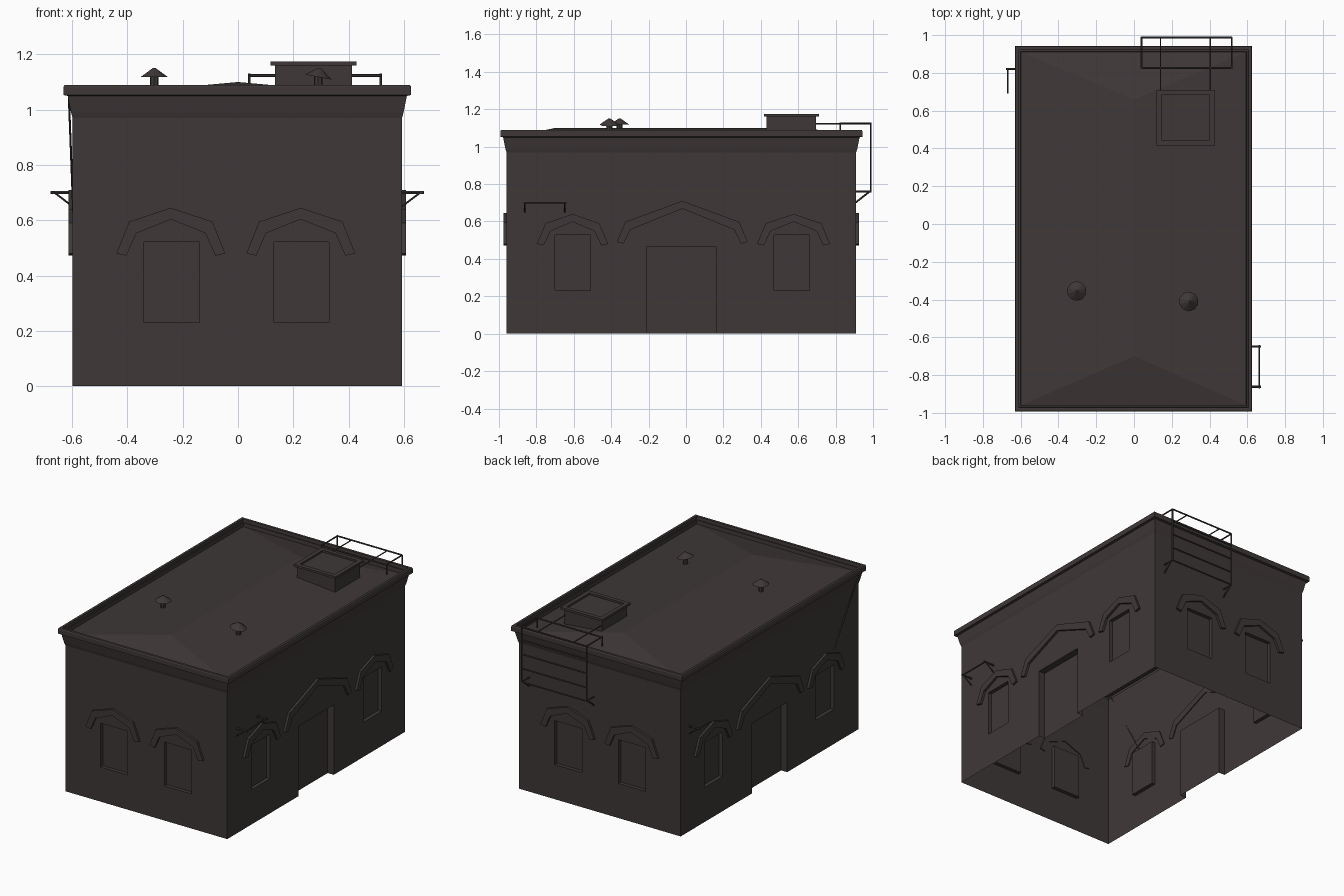
import bpy, bmesh, math
from mathutils import Vector

if "Cube" in bpy.data.objects:
    bpy.data.objects.remove(bpy.data.objects["Cube"])


def material(name, rgb):
    m = bpy.data.materials.new(name)
    m.diffuse_color = (*rgb, 1)
    m.use_nodes = True
    m.node_tree.nodes["Principled BSDF"].inputs["Base Color"].default_value = m.diffuse_color
    return m


BROWN = material("dark_brown", (0.050, 0.039, 0.039))

# Body limits
X0, X1, Y0, Y1 = -0.598, 0.593, -0.96, 0.91
WALL_TOP = 0.97


def finish(bm, name, recalc=True):
    if recalc:
        bmesh.ops.recalc_face_normals(bm, faces=bm.faces[:])
    me = bpy.data.meshes.new(name)
    bm.to_mesh(me)
    bm.free()
    me.materials.append(BROWN)
    ob = bpy.data.objects.new(name, me)
    bpy.context.collection.objects.link(ob)
    return ob


def face(bm, pts, facing):
    f = bm.faces.new([bm.verts.new(p) for p in pts])
    f.normal_update()
    if f.normal.dot(Vector(facing)) < 0:
        f.normal_flip()


# Each side maps (along, height, outward) to a point
SIDES = {
    "front": (lambda u, z, d: Vector((u, Y0 - d, z)), X0, X1),
    "back": (lambda u, z, d: Vector((u, Y1 + d, z)), X0, X1),
    "right": (lambda u, z, d: Vector((X1 + d, u, z)), Y0, Y1),
    "left": (lambda u, z, d: Vector((X0 - d, u, z)), Y0, Y1),
}
# Openings: u0, u1, z0, z1, depth
END_OPENINGS = [(-0.34, -0.14, 0.23, 0.522, 0.025), (0.13, 0.33, 0.23, 0.522, 0.025)]
LONG_OPENINGS = [(-0.70, -0.51, 0.23, 0.527, 0.025), (-0.21, 0.16, 0, 0.465, 0.045),
                 (0.47, 0.66, 0.23, 0.527, 0.025)]
# Arches: centre, half width, foot, shoulder, peak
END_ARCHES = [(-0.243, 0.197, 0.48, 0.595, 0.645), (0.227, 0.197, 0.48, 0.595, 0.645)]
LONG_ARCHES = [(-0.607, 0.19, 0.48, 0.59, 0.64), (-0.02, 0.35, 0.49, 0.598, 0.71),
               (0.575, 0.195, 0.48, 0.59, 0.64)]


def wall(name, at, a, b, openings):
    bm = bmesh.new()
    out = at(0, 0, 1) - at(0, 0, 0)
    us = sorted({a, b, *[o[0] for o in openings], *[o[1] for o in openings]})
    zs = sorted({0, WALL_TOP, *[o[2] for o in openings], *[o[3] for o in openings]})

    def is_open(u, z):
        return any(o[0] < u < o[1] and o[2] < z < o[3] for o in openings)

    for u0, u1 in zip(us, us[1:]):
        for z0, z1 in zip(zs, zs[1:]):
            if not is_open((u0 + u1) / 2, (z0 + z1) / 2):
                face(bm, [at(u0, z0, 0), at(u1, z0, 0), at(u1, z1, 0), at(u0, z1, 0)], out)
    for u0, u1, z0, z1, d in openings:
        # recessed panel and its reveals
        c = [(u0, z0), (u1, z0), (u1, z1), (u0, z1)]
        face(bm, [at(u, z, -d) for u, z in c], out)
        mid = at((u0 + u1) / 2, (z0 + z1) / 2, -d / 2)
        for i in range(4):
            p, q = c[i], c[(i + 1) % 4]
            if p[1] == q[1] == 0:
                continue
            ring = [at(*p, 0), at(*q, 0), at(*q, -d), at(*p, -d)]
            face(bm, ring, mid - sum(ring, Vector()) / 4)
    bmesh.ops.remove_doubles(bm, verts=bm.verts[:], dist=1e-5)
    finish(bm, name + "_wall", False)


def arch(name, at, c, w, foot, shoulder, peak):
    # raised hood moulding of even width with angled shoulders
    t = 0.042
    outer = [(-w, foot), (-w + 0.046, shoulder), (0, peak), (w - 0.046, shoulder), (w, foot)]
    inner = [(-w + 0.036, foot - 0.008), (-w + 0.072, shoulder - t), (0, peak - t),
             (w - 0.072, shoulder - t), (w - 0.036, foot - 0.008)]
    bm = bmesh.new()
    rows = [[bm.verts.new(at(c + u, z, d)) for u, z in line]
            for line, d in ((outer, -0.006), (outer, 0.015), (inner, 0.015), (inner, -0.006))]
    for k in range(4):
        r, s = rows[k], rows[(k + 1) % 4]
        for i in range(4):
            bm.faces.new((r[i], r[i + 1], s[i + 1], s[i]))
    for i in (0, 4):
        bm.faces.new([r[i] for r in rows])
    finish(bm, name)


for side, (at, a, b) in SIDES.items():
    ends = side in ("front", "back")
    wall(side, at, a, b, END_OPENINGS if ends else LONG_OPENINGS)
    for i, spec in enumerate(END_ARCHES if ends else LONG_ARCHES):
        arch(f"{side}_arch_{i + 1}", at, *spec)


# Flared cornice with raised lip, closed by a hipped roof
def ring(bm, off, z):
    return [bm.verts.new(p) for p in ((X0 - off, Y0 - off, z), (X1 + off, Y0 - off, z),
                                      (X1 + off, Y1 + off, z), (X0 - off, Y1 + off, z))]


bm = bmesh.new()
profile = [(0, WALL_TOP), (0.006, 0.99), (0.018, 1.05), (0.033, 1.053), (0.033, 1.083),
           (0.029, 1.09), (0.012, 1.09), (0.010, 1.07), (0.002, 1.07), (0, 1.046)]
loops = [ring(bm, *p) for p in profile]
for lo, hi in zip(loops, loops[1:]):
    for i in range(4):
        j = (i + 1) % 4
        bm.faces.new((lo[i], lo[j], hi[j], hi[i]))
e = loops[-1]
r0, r1 = bm.verts.new((0, -0.70, 1.10)), bm.verts.new((0, 0.66, 1.10))
for f in ((e[0], e[1], r0), (e[1], e[2], r1, r0), (e[2], e[3], r1), (e[3], e[0], r0, r1)):
    bm.faces.new(f)
finish(bm, "cornice_and_roof", False)

# Roof hatch: curb, overhanging cap and sunken lid
bm = bmesh.new()
hatch = [(0.14, 1.04), (0.14, 1.16), (0.155, 1.16), (0.155, 1.175), (0.127, 1.175), (0.127, 1.163)]
prev = None
for h, z in hatch:
    cur = [bm.verts.new((0.273 + sx * h, 0.563 + sy * (h - 0.008), z))
           for sx, sy in ((-1, -1), (1, -1), (1, 1), (-1, 1))]
    if prev:
        for i in range(4):
            j = (i + 1) % 4
            bm.faces.new((prev[i], prev[j], cur[j], cur[i]))
    prev = cur
bm.faces.new(prev)
finish(bm, "roof_hatch", False)


def tube(bm, p, q, r=0.005, r2=None, n=6):
    p, q = Vector(p), Vector(q)
    d = q - p
    vs = bmesh.ops.create_cone(bm, cap_ends=True, segments=n, radius1=r,
                               radius2=r if r2 is None else r2, depth=d.length)["verts"]
    rot = Vector((0, 0, 1)).rotation_difference(d)
    for v in vs:
        v.co = rot @ v.co + (p + q) / 2


# Roof vents with conical caps
for i, (x, y, lean) in enumerate(((-0.303, -0.355, 0), (0.29, -0.41, 0.006))):
    bm = bmesh.new()
    tube(bm, (x, y, 1.05), (x, y, 1.125), 0.016, n=8)
    tube(bm, (x, y, 1.118), (x + lean, y, 1.15), 0.052, 0.006, n=10)
    finish(bm, f"roof_vent_{i + 1}")

# Access ladder hung from the back edge
LX0, LX1, LY = 0.04, 0.517, 0.988
bm = bmesh.new()
for x in (LX0, LX1):
    tube(bm, (x, LY, 0.76), (x, LY, 1.125))
    tube(bm, (x, 0.825, 1.125), (x, LY, 1.125))
    tube(bm, (x, 0.825, 1.06), (x, 0.825, 1.13))
    tube(bm, (x, 0.905, 0.76), (x, LY, 0.76))
    tube(bm, (x, 0.905, 0.70), (x, LY - 0.01, 0.757))
for x in (0.14, 0.403):
    tube(bm, (x, 0.69, 1.122), (x, LY, 1.122), 0.004)
for z in (0.76, 0.85, 0.945, 1.04, 1.125):
    tube(bm, (LX0, LY, z), (LX1, LY, z))
tube(bm, (LX0, 0.825, 1.122), (LX1, 0.825, 1.122))
finish(bm, "back_ladder")

# Wall brackets carrying a bar
for name, wall_x, s, ys, bar in (("right_bracket", X1, 1, (-0.862, -0.648), (-0.87, -0.64)),
                                 ("left_bracket", X0, -1, (0.82,), (0.69, 0.825))):
    bm = bmesh.new()
    x = wall_x + s * 0.07
    for y in ys:
        tube(bm, (wall_x - s * 0.005, y, 0.70), (x + s * 0.01, y, 0.70), 0.006)
        tube(bm, (wall_x, y, 0.65), (x - s * 0.008, y, 0.697), 0.004)
    tube(bm, (x, bar[0], 0.70), (x, bar[1], 0.70))
    finish(bm, name)

# Thin cable slanting down the left wall
bm = bmesh.new()
tube(bm, (-0.612, -0.95, 1.05), (-0.592, -0.65, 0.53), 0.004)
finish(bm, "wall_cable")
